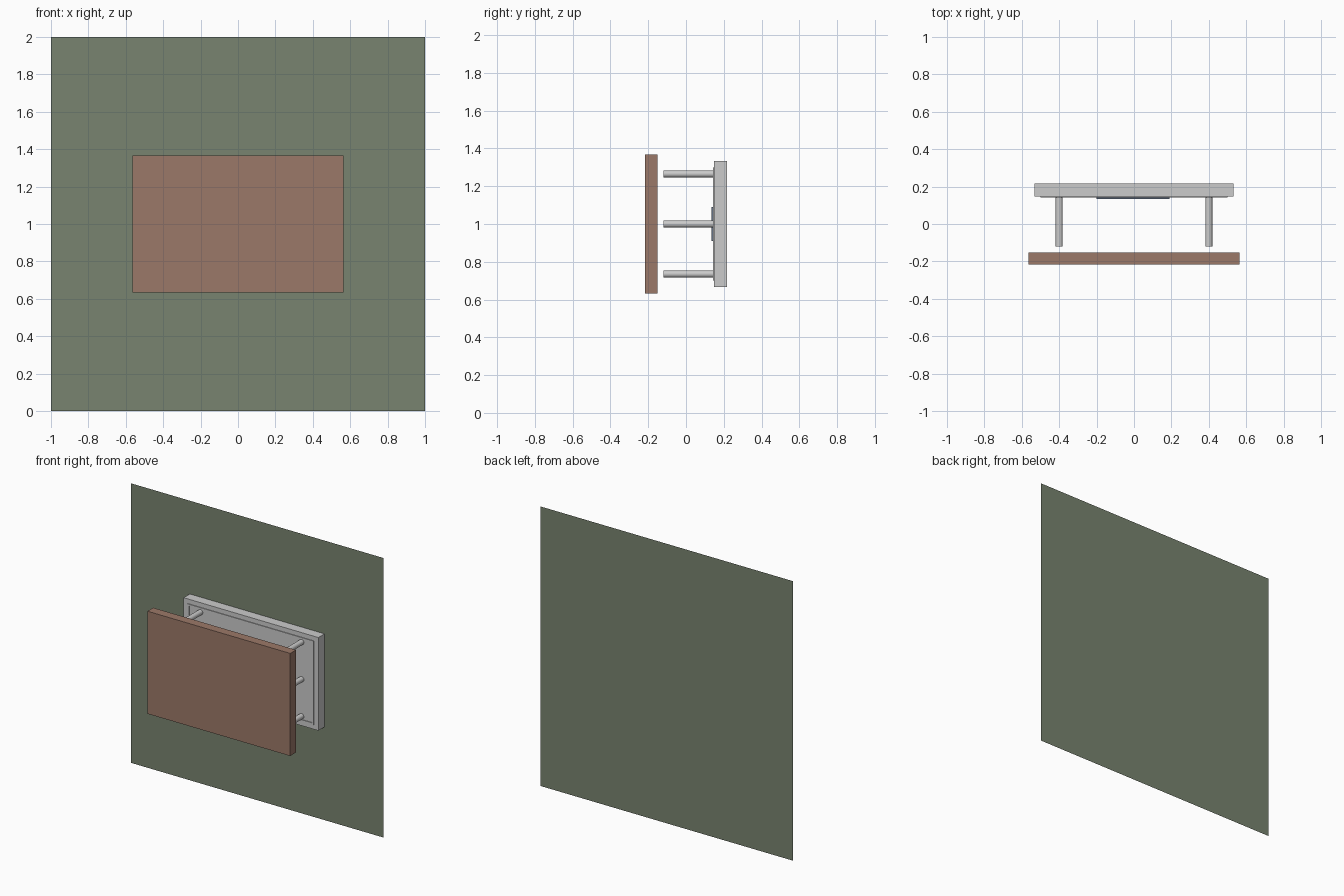
import bpy, math

if "Cube" in bpy.data.objects:
    bpy.data.objects.remove(bpy.data.objects["Cube"])


def material(name, rgb):
    m = bpy.data.materials.new(name)
    m.diffuse_color = (*rgb, 1)
    m.use_nodes = True
    m.node_tree.nodes["Principled BSDF"].inputs["Base Color"].default_value = m.diffuse_color
    return m


def box(name, x, y, z, mat=None):
    """Box spanning the given (min, max) ranges."""
    bpy.ops.mesh.primitive_cube_add(size=1, location=[sum(r) / 2 for r in (x, y, z)])
    ob = bpy.context.object
    ob.name = name
    ob.scale = [r[1] - r[0] for r in (x, y, z)]
    bpy.ops.object.transform_apply(location=False, rotation=False, scale=True)
    if mat:
        ob.data.materials.append(mat)
    return ob


green = material("wall_green", (0.19, 0.23, 0.16))
wood = material("panel_brown", (0.33, 0.19, 0.14))
blue = material("unit_blue", (0.13, 0.17, 0.24))
CZ = 1.0

# Wall: single flat sheet
bpy.ops.mesh.primitive_plane_add(size=2, location=(0, 0.217, CZ), rotation=(math.pi / 2, 0, 0))
wall = bpy.context.object
wall.name = "wall"
wall.data.materials.append(green)

# Front panel and wall-mounted back plate
box("front_panel", (-0.565, 0.565), (-0.217, -0.152), (CZ - 0.367, CZ + 0.367), wood)
box("back_plate", (-0.533, 0.533), (0.147, 0.2165), (CZ - 0.333, CZ + 0.333))

# Thin raised strip running round the back plate
W, H, T = 0.5, 0.3, 0.012
for s, side in ((1, "top"), (-1, "bottom")):
    z = sorted((CZ + s * H, CZ + s * (H - T)))
    box("light_strip_" + side, (-W, W), (0.142, 0.147), z)
for s, side in ((1, "right"), (-1, "left")):
    x = sorted((s * W, s * (W - T)))
    box("light_strip_" + side, x, (0.142, 0.147), (CZ - H + T, CZ + H - T))

# Slim unit in the middle of the back plate
box("centre_unit", (-0.2, 0.19), (0.135, 0.147), (CZ - 0.09, CZ + 0.09), blue)

# Six round standoff rods
for x in (-0.4, 0.4):
    for dz in (-0.265, 0, 0.265):
        bpy.ops.mesh.primitive_cylinder_add(vertices=32, radius=0.019, depth=0.267,
                                            location=(x, 0.0145, CZ + dz),
                                            rotation=(math.pi / 2, 0, 0))
        bpy.context.object.name = "standoff_rod"
        bpy.ops.object.shade_smooth_by_angle()
